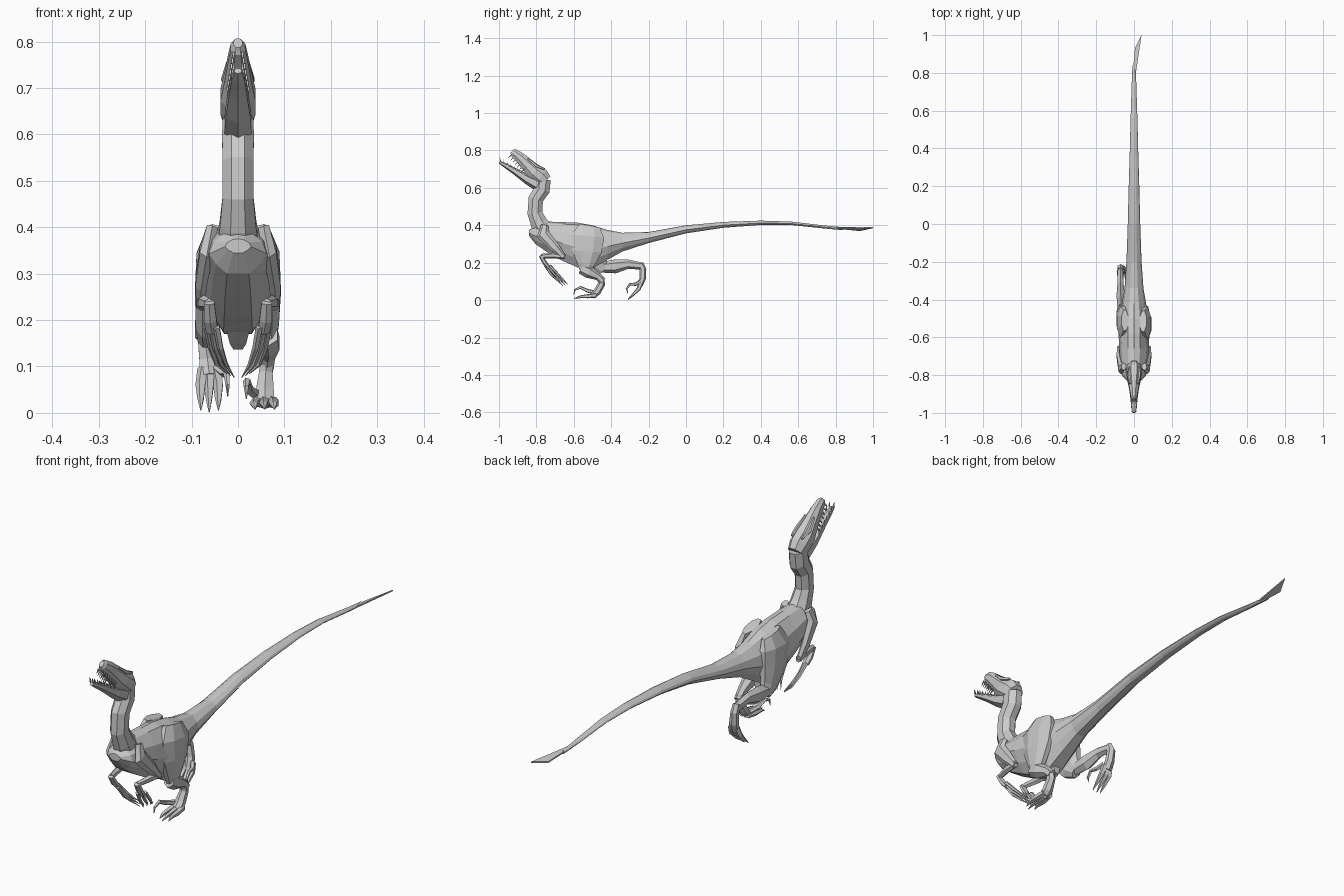
import bpy, bmesh, math
from mathutils import Vector


def skin(name, rings):
    """Skin a list of equal-length rings into a closed flat-shaded mesh."""
    bm = bmesh.new()
    vs = [[bm.verts.new(p) for p in r] for r in rings]
    n = len(vs[0])
    for a, b in zip(vs, vs[1:]):
        for i in range(n):
            j = (i + 1) % n
            bm.faces.new((a[i], a[j], b[j], b[i]))
    bm.faces.new(vs[0][::-1])
    bm.faces.new(vs[-1])
    bmesh.ops.recalc_face_normals(bm, faces=bm.faces)
    me = bpy.data.meshes.new(name)
    bm.to_mesh(me)
    bm.free()
    ob = bpy.data.objects.new(name, me)
    bpy.context.collection.objects.link(ob)
    return ob


def tube(name, path, n=6):
    """Path rows: x, y, z, half width (sideways), half depth."""
    pts = [Vector(p[:3]) for p in path]
    rings = []
    for i, p in enumerate(path):
        t = (pts[min(i + 1, len(pts) - 1)] - pts[max(i - 1, 0)]).normalized()
        u = Vector((1, 0, 0))
        u = (u - t * u.dot(t)).normalized()
        v = t.cross(u)
        rings.append([pts[i] + u * p[3] * math.cos(a) + v * p[4] * math.sin(a)
                      for a in (2 * math.pi * (k + .5) / n for k in range(n))])
    return skin(name, rings)


# Torso and tail: rows are y, top, bottom, half width
half = [(.4, .9), (.85, .45), (1, -.1), (.75, -.6), (.38, -1)]
prof = [(0, 1)] + half + [(-x, z) for x, z in half[::-1]]
body = [(-.84, .375, .345, .028), (-.805, .395, .30, .062), (-.74, .42, .255, .072),
        (-.66, .417, .21, .078), (-.58, .414, .175, .082), (-.5, .40, .17, .078),
        (-.42, .375, .215, .064), (-.34, .36, .26, .05), (-.2, .364, .305, .04),
        (0, .40, .357, .033), (.2, .418, .387, .028), (.4, .425, .402, .022),
        (.56, .42, .402, .018), (.75, .398, .382, .012), (.84, .39, .374, .008)]
skin("torso_and_tail", [[(x * w, y, (t + b) / 2 + z * (t - b) / 2) for x, z in prof]
                        for y, t, b, w in body])

# Flat fin at the tail tip
skin("tail_fin", [[(x, y, z + d) for x, y, z in
                   ((-.008, .78, .388), (.01, .80, .385), (.04, 1.0, .388), (.005, .93, .372))]
                  for d in (-.003, .003)])

# Pelvic wedge under the belly
tube("pelvic_wedge", [(0, -.54, .20, .035, .05), (0, -.51, .165, .025, .04),
                      (0, -.50, .142, .014, .02)], 4)

# Neck
tube("neck", [(0, -.75, .36, .05, .06), (0, -.785, .41, .042, .05), (0, -.808, .465, .036, .043),
              (0, -.803, .54, .036, .043), (0, -.77, .59, .037, .046),
              (0, -.765, .645, .036, .045)], 8)

# Skull and upper snout
tube("skull", [(0, -.75, .635, .034, .04), (0, -.775, .658, .041, .05), (0, -.81, .685, .041, .047),
               (0, -.85, .725, .031, .038), (0, -.89, .765, .023, .03),
               (0, -.92, .788, .017, .024), (0, -.93, .797, .010, .014)], 8)

# Lower jaw
tube("lower_jaw", [(0, -.79, .617, .034, .035), (0, -.85, .647, .031, .026),
                   (0, -.92, .692, .022, .017), (0, -.97, .722, .016, .012),
                   (0, -.998, .737, .009, .007)], 6)


def lerp(a, b, t):
    return Vector(a).lerp(Vector(b), t)


def digit(name, pts, r):
    """Finger or toe tapering to a pointed claw."""
    k = len(pts) - 1
    tube(name, [(*p, r * (1 - .9 * (i / k) ** 2), r * (1 - .9 * (i / k) ** 2))
                for i, p in enumerate(pts)], 5)


for s, side in ((1, "right"), (-1, "left")):
    # Teeth along both jaws
    for i in range(7):
        t = i / 6
        p = lerp((s * .022, -.865, .700), (s * .010, -.935, .775), t)
        tube(f"upper_tooth_{side}_{i}", [(*p, .004, .005),
             (*(p + Vector((0, -.016, -.016))), .0006, .0006)], 4)
        p = lerp((s * .022, -.875, .672), (s * .010, -.99, .740), t)
        tube(f"lower_tooth_{side}_{i}", [(*p, .004, .005),
             (*(p + Vector((0, -.006, .022))), .0006, .0006)], 4)

    # Brow ridge
    tube(f"brow_{side}", [(s * .024, -.755, .70, .005, .005), (s * .028, -.80, .718, .009, .009),
                          (s * .020, -.845, .757, .005, .005)], 5)

    # Shoulder blade, upper arm and forearm
    tube(f"upper_arm_{side}", [(s * .055, -.755, .40, .014, .02), (s * .068, -.765, .35, .017, .035),
                               (s * .08, -.70, .28, .014, .026), (s * .08, -.655, .23, .011, .015)])
    tube(f"forearm_{side}", [(s * .08, -.65, .235, .012, .015), (s * .074, -.71, .238, .013, .016),
                             (s * .062, -.775, .235, .010, .012)])
    tube(f"hand_{side}", [(s * .062, -.778, .238, .013, .010), (s * .06, -.755, .20, .016, .012),
                          (s * .055, -.735, .175, .015, .010)])
    # Fingers curl inwards and back
    for i in range(3):
        d = i - 1
        digit(f"finger_{side}_{i}", [(s * (.056 + d * .01), -.74 + d * .012, .185),
                                     (s * (.048 + d * .01), -.705 + d * .018, .14),
                                     (s * (.036 + d * .01), -.67 + d * .016, .105),
                                     (s * (.016 + d * .008), -.645 + d * .012, .08 + d * .004)], .008)

# Planted right leg: thigh, shin, foot
tube("right_thigh", [(.048, -.515, .395, .02, .06), (.06, -.525, .34, .032, .095),
                     (.064, -.53, .26, .031, .085), (.064, -.535, .19, .026, .05),
                     (.064, -.54, .155, .02, .03)], 8)
tube("right_shin", [(.064, -.56, .17, .024, .03), (.066, -.52, .15, .027, .033),
                    (.064, -.47, .125, .018, .02), (.062, -.445, .10, .017, .02)])
tube("right_foot", [(.062, -.455, .12, .016, .018), (.06, -.452, .085, .017, .02),
                    (.058, -.475, .045, .022, .02), (.058, -.50, .02, .024, .016)])
for i, x in enumerate((.036, .057, .078)):
    digit(f"right_toe_{i}", [(.058 + (x - .058) * .7, -.48, .026), (x, -.525, .021),
                             (x, -.565, .018), (x, -.60 + abs(i - 1) * .015, .008)], .013)
digit("right_sickle_claw", [(.038, -.485, .04), (.024, -.525, .05), (.019, -.565, .068),
                            (.018, -.595, .055), (.018, -.60, .03)], .011)

# Trailing left leg: thigh, shin, foot
tube("left_thigh", [(-.048, -.51, .395, .02, .06), (-.06, -.52, .34, .032, .092),
                    (-.064, -.505, .26, .031, .085), (-.066, -.47, .19, .027, .055),
                    (-.068, -.44, .16, .02, .03)], 8)
tube("left_shin", [(-.068, -.45, .175, .022, .028), (-.07, -.38, .18, .026, .037),
                   (-.072, -.31, .192, .018, .025), (-.072, -.235, .182, .016, .019)])
tube("left_foot", [(-.072, -.245, .195, .015, .018), (-.072, -.23, .165, .017, .018),
                   (-.066, -.232, .115, .02, .017), (-.062, -.245, .08, .023, .015)])
for i, x in enumerate((-.042, -.062, -.080)):
    digit(f"left_toe_{i}", [(-.062 + (x + .062) * .7, -.24, .095), (x, -.253, .06),
                            (x, -.28, .032), (x, -.31, .002 + abs(i - 1) * .004)], .013)
digit("left_sickle_claw", [(-.045, -.245, .10), (-.030, -.27, .085), (-.024, -.30, .085),
                           (-.022, -.318, .06), (-.022, -.31, .035)], .010)
